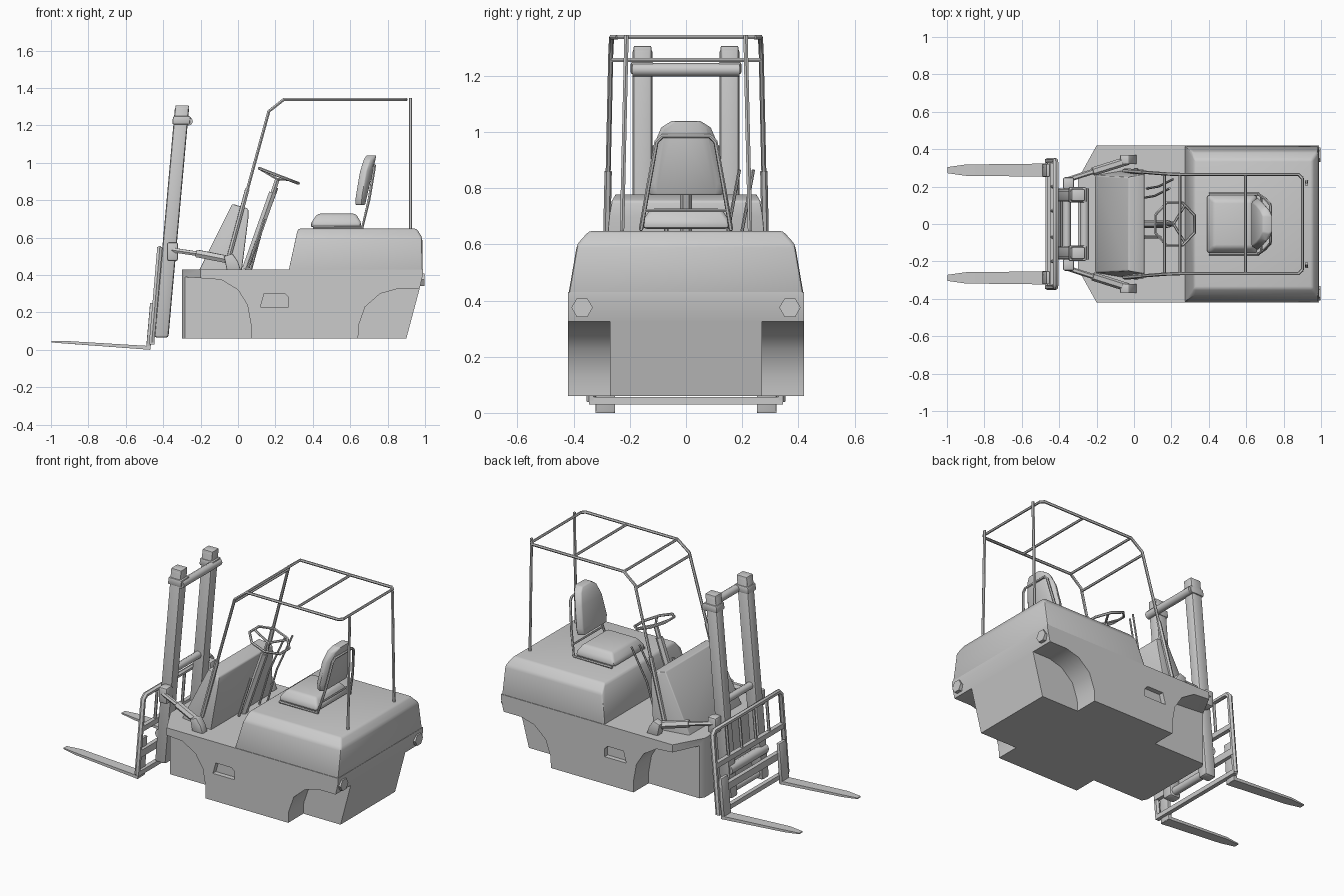
import bpy, bmesh, math
from mathutils import Vector, Matrix

if "Cube" in bpy.data.objects:
    bpy.data.objects.remove(bpy.data.objects["Cube"], do_unlink=True)

grey = bpy.data.materials.new("plain_grey")
grey.use_nodes = True
grey.diffuse_color = (0.6, 0.6, 0.6, 1)
grey.node_tree.nodes["Principled BSDF"].inputs["Base Color"].default_value = (0.6, 0.6, 0.6, 1)


def activate(ob):
    bpy.ops.object.select_all(action='DESELECT')
    ob.select_set(True)
    bpy.context.view_layer.objects.active = ob


def finish(ob, bevel=0, segments=2, angle=40):
    activate(ob)
    if not ob.data.materials:
        ob.data.materials.append(grey)
    if bevel:
        mod = ob.modifiers.new("bevel", 'BEVEL')
        mod.width, mod.segments = bevel, segments
        bpy.ops.object.modifier_apply(modifier=mod.name)
    bpy.ops.object.shade_smooth_by_angle(angle=math.radians(angle))
    return ob


def hull(name, pts, bevel=0, segments=2):
    bm = bmesh.new()
    for p in pts:
        bm.verts.new(p)
    bmesh.ops.convex_hull(bm, input=bm.verts)
    bmesh.ops.dissolve_limit(bm, angle_limit=0.01, verts=bm.verts, edges=bm.edges)
    bmesh.ops.recalc_face_normals(bm, faces=bm.faces)
    me = bpy.data.meshes.new(name)
    bm.to_mesh(me)
    bm.free()
    ob = bpy.data.objects.new(name, me)
    bpy.context.collection.objects.link(ob)
    return finish(ob, bevel, segments)


def prism(name, profile, y0, y1, bevel=0):
    """Convex side profile (x, z) stretched between two y values."""
    return hull(name, [(x, y, z) for x, z in profile for y in (y0, y1)], bevel)


def frustum(name, sections, bevel=0, segments=2):
    """Stacked rectangles: (z, x_front, x_back, half_width)."""
    return hull(name, [(x, y, z) for z, a, b, w in sections
                       for x in (a, b) for y in (-w, w)], bevel, segments)


def pipe(name, pts, r, closed=False, res=1):
    cu = bpy.data.curves.new(name, 'CURVE')
    cu.dimensions = '3D'
    cu.bevel_depth, cu.bevel_resolution, cu.use_fill_caps = r, res, True
    sp = cu.splines.new('POLY')
    sp.points.add(len(pts) - 1)
    for p, co in zip(sp.points, pts):
        p.co = (*co, 1)
    sp.use_cyclic_u = closed
    ob = bpy.data.objects.new(name, cu)
    bpy.context.collection.objects.link(ob)
    activate(ob)
    bpy.ops.object.convert(target='MESH')
    return finish(bpy.context.object, angle=50)


def cut(ob, cutter):
    mod = ob.modifiers.new("cut", 'BOOLEAN')
    mod.operation, mod.object = 'DIFFERENCE', cutter
    activate(ob)
    bpy.ops.object.modifier_apply(modifier=mod.name)
    bpy.data.objects.remove(cutter, do_unlink=True)


SIDES = ((1, "left"), (-1, "right"))

# Chassis with tapered nose, wheel wells and step recesses
chassis = hull("chassis", [(x, s * y, z) for s in (1, -1)
               for z, back in ((0.06, 0.9), (0.33, 0.972), (0.4, 0.988), (0.43, 0.988))
               for x, y in ((-0.3, 0.24), (-0.2, 0.42), (back, 0.42))])
front_well = [(-0.5, 0), (0.07, 0), (0.07, 0.13), (0.05, 0.24), (0, 0.32),
              (-0.09, 0.375), (-0.3, 0.39), (-0.5, 0.39)]
rear_well = [(0.64, 0), (0.645, 0.13), (0.68, 0.23), (0.76, 0.3), (0.85, 0.325),
             (1.2, 0.325), (1.2, 0)]
step = [(0.12, 0.23), (0.27, 0.23), (0.27, 0.28), (0.25, 0.3), (0.14, 0.3)]
for s, _ in SIDES:
    for profile, inner in ((front_well, 0.27), (rear_well, 0.27), (step, 0.39)):
        cut(chassis, prism("cutter", profile, s * inner, s * 0.6))
finish(chassis)

# Engine hood and front cowl
frustum("engine_hood", [(0.42, 0.27, 0.987, 0.419), (0.6, 0.31, 0.985, 0.388),
                        (0.648, 0.32, 0.955, 0.345)], 0.012)
hull("front_cowl", [(x, s * y, z) for s in (1, -1) for x, y, z in (
    (-0.21, 0.26, 0.42), (0.02, 0.3, 0.42), (-0.03, 0.25, 0.78),
    (0.055, 0.265, 0.755), (0.055, 0.275, 0.7))], 0.008)

# Rear lamps
for s, side in SIDES:
    pipe(side + "_rear_lamp", [(0.965, s * 0.37, 0.375), (0.997, s * 0.37, 0.375)], 0.038)

# Seat cushion, backrest and its tube frame
frustum("seat_cushion", [(0.655, 0.385, 0.66, 0.155), (0.685, 0.395, 0.655, 0.155),
                         (0.728, 0.425, 0.63, 0.125)], 0.015)
back = [(0.775, 0.13, 0.645), (0.82, 0.14, 0.648), (0.95, 0.118, 0.67),
        (1.015, 0.09, 0.69), (1.04, 0.05, 0.705)]
hull("seat_backrest", [(x + dx, s * y * k, z) for z, y, x in back for s in (1, -1)
                       for dx, k in ((-0.018, 0.85), (0.015, 1), (0.035, 0.8))], 0.006)
hoop = [(0.4, 0.16, 0.655), (0.665, 0.16, 0.655), (0.7, 0.135, 0.8),
        (0.728, 0.105, 0.965), (0.73, 0.085, 0.985)]
pipe("seat_frame", hoop + [(x, -y, z) for x, y, z in reversed(hoop)], 0.008)
pipe("seat_frame_bar", [(0.68, -0.15, 0.72), (0.68, 0.15, 0.72)], 0.006)

# Steering column, wheel, spokes and levers
pipe("steering_column", [(0.04, 0, 0.43), (0.185, 0, 0.84)], 0.022)
pipe("steering_shaft", [(0.18, 0, 0.82), (0.21, 0, 0.91)], 0.014)
tilt = Matrix.Translation((0.218, 0, 0.93)) @ Matrix.Rotation(math.radians(21), 4, 'Y')
ring = [tilt @ Vector((0.122 * math.cos(a), 0.122 * math.sin(a), 0))
        for a in (math.pi * (i + 0.5) / 4 for i in range(8))]
pipe("steering_wheel", ring, 0.008, closed=True)
for i in range(3):
    a = math.pi + i * math.tau / 3
    pipe("steering_spoke", [tilt @ Vector((0, 0, -0.02)),
         tilt @ Vector((0.115 * math.cos(a), 0.115 * math.sin(a), 0))], 0.007)
for x, y in ((0.05, 0.14), (0.07, 0.19)):
    pipe("control_lever", [(x, y, 0.43), (x + 0.06, y + 0.01, 0.65),
                           (x + 0.14, y + 0.05, 0.865)], 0.006)
pipe("pedal_rod", [(0.055, -0.07, 0.44), (0.14, -0.07, 0.7)], 0.008)

# Overhead guard: side rails, posts and cross bars
for s, side in SIDES:
    pipe(side + "_guard_rail", [(-0.05, s * 0.285, 0.49), (0.165, s * 0.268, 1.275),
         (0.245, s * 0.265, 1.338), (0.88, s * 0.265, 1.338), (0.9, s * 0.245, 1.338)], 0.009)
    pipe(side + "_guard_front_post", [(-0.05, s * 0.285, 0.49), (0.05, s * 0.277, 0.86)], 0.013)
    pipe(side + "_guard_rear_post", [(0.922, s * 0.228, 0.64), (0.922, s * 0.212, 1.345)], 0.009)
for x, z, w in ((0.162, 1.257, 0.268), (0.245, 1.338, 0.265), (0.595, 1.338, 0.265),
                (0.9, 1.338, 0.245)):
    pipe("guard_cross_bar", [(x, -w, z), (x, w, z)], 0.008)


# Mast posts, caps and ties
def mast_x(z):
    return -0.41 + 0.09 * (z - 0.065)


for s, side in SIDES:
    hull(side + "_mast_post", [(mast_x(z) + dx, s * y, z) for z in (0.065, 1.3)
         for dx in (-0.038, 0.038) for y in (0.12, 0.19)], 0.014)
    hull(side + "_mast_cap", [(mast_x(z) + dx, s * y, z) for z in (1.25, 1.307)
         for dx in (-0.036, 0.036) for y in (0.123, 0.187)], 0.006)
    hull(side + "_mast_collar", [(mast_x(z) + dx, s * y, z) for z in (1.205, 1.25)
         for dx in (-0.044, 0.05) for y in (0.115, 0.197)], 0.008)
    # Tilt cylinder with its brackets
    hull(side + "_tilt_clamp", [(x, s * y, z) for x in (-0.38, -0.32)
         for y in (0.185, 0.25) for z in (0.475, 0.575)], 0.012)
    pipe(side + "_tilt_rod", [(-0.36, s * 0.235, 0.535), (-0.16, s * 0.3, 0.505)], 0.014)
    pipe(side + "_tilt_cylinder", [(-0.22, s * 0.28, 0.515), (-0.03, s * 0.34, 0.478)], 0.023)
    hull(side + "_tilt_bracket", [(x, s * y, z) for x, z in ((-0.075, 0.5), (-0.03, 0.515),
         (0.0, 0.47), (0.015, 0.425), (-0.06, 0.425)) for y in (0.32, 0.37)], 0.005)
pipe("mast_top_bar", [(-0.265, -0.19, 1.222), (-0.265, 0.19, 1.222)], 0.024, res=2)
pipe("mast_middle_bar", [(-0.36, -0.15, 0.64), (-0.36, 0.15, 0.64)], 0.022, res=2)
pipe("mast_lower_bar", [(-0.42, -0.18, 0.24), (-0.42, 0.18, 0.24)], 0.03, res=2)
pipe("mast_foot_bar", [(-0.405, -0.15, 0.1), (-0.405, 0.15, 0.1)], 0.025, res=2)


# Load carriage frame
def rail_x(z):
    return -0.462 + 0.085 * (z - 0.03)


half = [(rail_x(z), y, z) for y, z in ((0.338, 0.04), (0.338, 0.52), (0.318, 0.54))]
pipe("carriage_frame", half + [(x, -y, z) for x, y, z in reversed(half)], 0.016)
for z, h in ((0.043, 0.014), (0.17, 0.022), (0.33, 0.016)):
    hull("carriage_rail", [(rail_x(z) + dx, y, z + dz) for dx in (-0.012, 0.014)
                           for y in (-0.345, 0.345) for dz in (-h, h)])
for y in (-0.2, -0.07, 0.07, 0.2):
    pipe("carriage_slat", [(rail_x(z), y, z) for z in (0.33, 0.54)], 0.009)

# Forks: upright shank and tapered blade
for s, side in SIDES:
    hull(side + "_fork_shank", [(x, s * y, z) for x, z in ((-0.492, 0.01), (-0.468, 0.01),
         (-0.47, 0.26), (-0.45, 0.26)) for y in (0.252, 0.322)], 0.004)
    hull(side + "_fork_blade", [(x, s * (0.288 + d * w), z + t) for d in (-1, 1)
         for x, w, z, h in ((-0.47, 0.035, 0.009, 0.02), (-0.9, 0.03, 0.041, 0.014),
                            (-0.998, 0.016, 0.048, 0.007)) for t in (0, h)])
    # Move the lowest points onto the ground
for ob in bpy.context.collection.objects:
    if "fork" in ob.name:
        ob.location.z = -0.009
